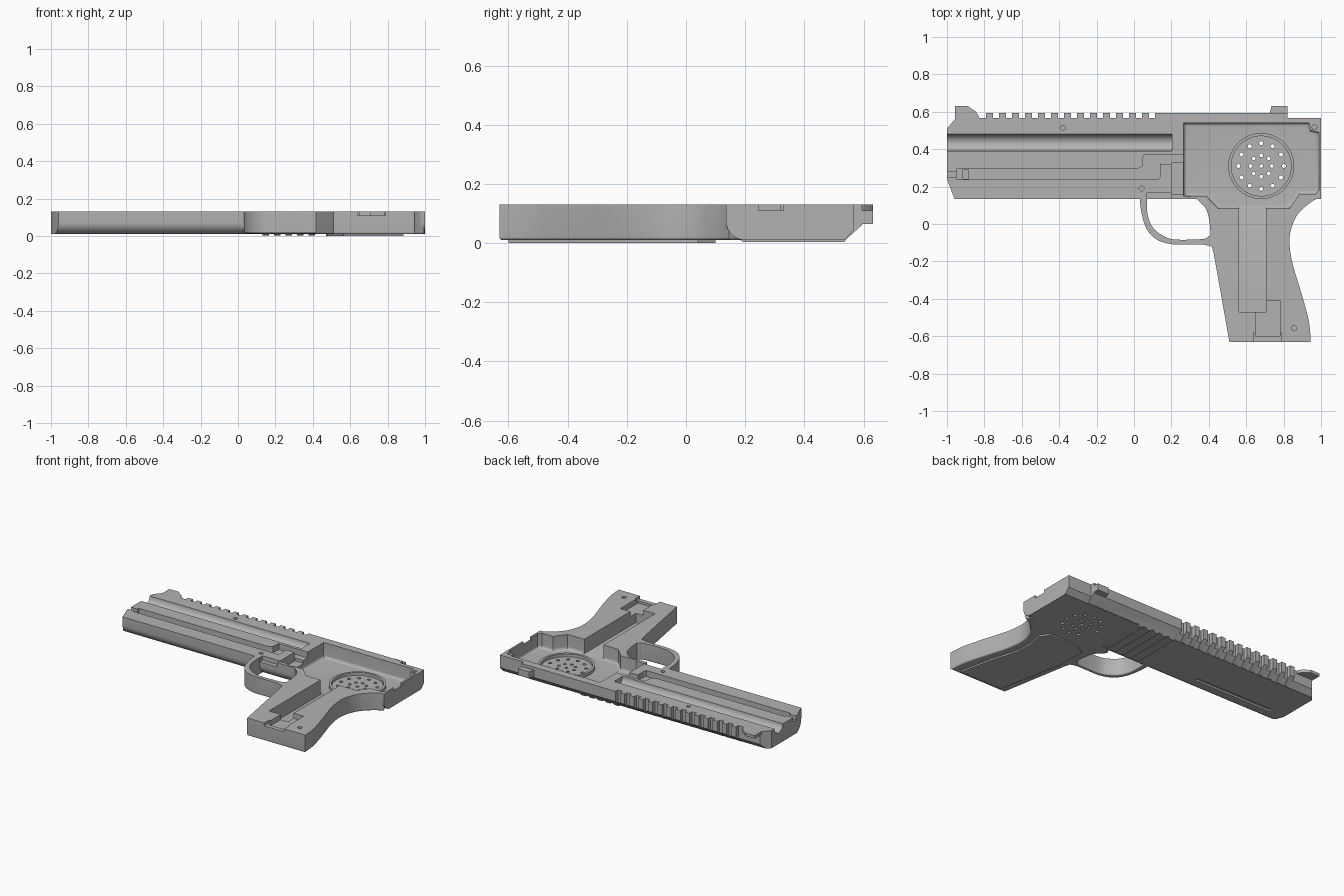
import bpy, bmesh, math
from mathutils import Vector

if "Cube" in bpy.data.objects:
    bpy.data.objects.remove(bpy.data.objects["Cube"], do_unlink=True)

grey = bpy.data.materials.new("plain grey")
grey.use_nodes = True
grey.diffuse_color = (0.45, 0.45, 0.45, 1)
grey.node_tree.nodes["Principled BSDF"].inputs["Base Color"].default_value = (0.45, 0.45, 0.45, 1)

TOP, BASE, FLOOR = 0.13, 0.01, 0.03


def prism(name, pts, h0, h1, bevel=0, axis="z"):
    """Extrude a 2D outline along z (or x), optionally rounding the edges at h0."""
    bm = bmesh.new()
    place = (lambda a, b, h: (h, a, b)) if axis == "x" else (lambda a, b, h: (a, b, h))
    low = [bm.verts.new(place(a, b, h0)) for a, b in pts]
    high = [bm.verts.new(place(a, b, h1)) for a, b in pts]
    n = len(pts)
    rim = list(bm.faces.new(low).edges)
    bm.faces.new(high)
    for i in range(n):
        j = (i + 1) % n
        bm.faces.new((low[i], low[j], high[j], high[i]))
    bmesh.ops.recalc_face_normals(bm, faces=bm.faces)
    if bevel:
        bmesh.ops.bevel(bm, geom=rim, offset=bevel, segments=6, profile=0.5,
                        affect="EDGES", clamp_overlap=True)
    me = bpy.data.meshes.new(name)
    bm.to_mesh(me)
    bm.free()
    me.materials.append(grey)
    ob = bpy.data.objects.new(name, me)
    bpy.context.collection.objects.link(ob)
    return ob


def rect(a0, a1, b0, b1):
    return [(a0, b0), (a1, b0), (a1, b1), (a0, b1)]


def circle(x, y, r, n=24):
    return [(x + r * math.cos(math.tau * i / n), y + r * math.sin(math.tau * i / n)) for i in range(n)]


def curve(pts, steps=5):
    """Smooth curve through the given points."""
    p = [Vector(q) for q in [pts[0], *pts, pts[-1]]]
    out = []
    for a, b, c, d in zip(p, p[1:], p[2:], p[3:]):
        for s in range(steps):
            t = s / steps
            v = 0.5 * (2 * b + (c - a) * t + (2 * a - 5 * b + 4 * c - d) * t * t
                       + (3 * b - a - 3 * c + d) * t ** 3)
            out.append(tuple(v))
    return out + [pts[-1]]


def combine(ob, other, op):
    mod = ob.modifiers.new(op, "BOOLEAN")
    mod.operation, mod.object, mod.solver = op, other, "EXACT"
    bpy.context.view_layer.objects.active = ob
    bpy.ops.object.modifier_apply(modifier=mod.name)
    bpy.data.objects.remove(other, do_unlink=True)


def add(ob, *args, **kw):
    combine(ob, prism("addition", *args, **kw), "UNION")


def cut(ob, *args, **kw):
    combine(ob, prism("cutter", *args, **kw), "DIFFERENCE")


# Long body with a rounded lower edge and a sloped upper edge
round_edge = [(0.2 - 0.065 * math.cos(t), 0.075 - 0.065 * math.sin(t))
              for t in (math.pi / 2 * i / 7 for i in range(8))]
shell = prism("half_shell",
              [(0.135, TOP)] + round_edge + [(0.535, BASE), (0.568, 0.045), (0.568, TOP)],
              -1, 1, axis="x")
cut(shell, [(-1.1, 0.1), (-0.947, 0.1), (-1, 0.24), (-1.1, 0.24)], -0.1, 0.2)
cut(shell, [(-1.1, 0.51), (-1, 0.51), (-0.95, 0.57), (-0.95, 0.6), (-1.1, 0.6)], -0.1, 0.2)

# Grip
back = curve([(0.995, 0.145), (0.93, 0.105), (0.865, 0.035), (0.832, -0.07), (0.845, -0.2),
              (0.895, -0.37), (0.935, -0.52), (0.945, -0.63)])
front = curve([(0.425, -0.15), (0.412, -0.1), (0.405, 0), (0.385, 0.08), (0.33, 0.138)])
add(shell, back + [(0.51, -0.63)] + front + [(0.4, 0.3), (0.92, 0.3)], BASE, TOP, bevel=0.05)

# Trigger guard
outer = curve([(0.03, 0.18), (0.035, 0.09), (0.06, -0.01), (0.11, -0.075), (0.2, -0.108),
               (0.37, -0.11), (0.46, -0.14)])
inner = curve([(0.46, -0.04), (0.4, -0.065), (0.37, -0.08), (0.22, -0.083), (0.15, -0.06),
               (0.095, -0.01), (0.07, 0.07), (0.07, 0.18)])
add(shell, outer + inner, BASE + 0.005, TOP, bevel=0.012)

# Top rail, teeth and sights
rail = [(0.53, 0.015), (0.54, 0.012), (0.594, 0.06), (0.594, TOP), (0.53, TOP)]
add(shell, rail, 0.13, 0.82, axis="x")
for i in range(14):
    x = -0.79 + 0.0695 * i
    add(shell, rail, x, x + 0.035, axis="x")
add(shell, [(-0.958, 0.5), (-0.83, 0.5), (-0.83, 0.575), (-0.845, 0.6), (-0.89, 0.632),
            (-0.958, 0.632)], 0.11, TOP)
add(shell, [(0.715, 0.55), (0.82, 0.55), (0.82, 0.632), (0.735, 0.632)], 0.065, 0.11)

# Outer grip panel and slide serrations
add(shell, [(0.565, -0.6), (0.885, -0.6), (0.84, -0.38), (0.785, -0.2), (0.775, -0.07),
            (0.8, 0.04), (0.76, 0.1), (0.55, 0.1), (0.47, 0.06), (0.475, -0.14)], 0, 0.02)
for i in range(5):
    x = 0.13 + 0.062 * i
    add(shell, [(0.165, 0.022), (0.195, 0.003), (0.535, 0.003), (0.547, 0.024), (0.165, 0.05)],
        x, x + 0.035, axis="x")

# Barrel channel and long groove
cut(shell, circle(0.435, TOP, 0.045, 40), -1.1, 0.203, axis="x")
cut(shell, [(-0.95, 0.237), (0.13, 0.237), (0.138, 0.25), (0.138, 0.32), (0.265, 0.32),
            (0.265, 0.368), (0.05, 0.368), (0.045, 0.31), (0.02, 0.295), (-0.95, 0.295)],
    0.09, 0.2)
cut(shell, rect(-1.1, -0.94, 0.25, 0.28), 0.1, 0.2)
cut(shell, rect(-0.915, -0.885, 0.24, 0.292), 0.06, 0.2)
cut(shell, rect(-0.89, -0.29, 0.235, 0.262), -0.1, 0.022)

# Trigger pocket
cut(shell, [(0.2, 0.16), (0.31, 0.16), (0.31, 0.325), (0.2, 0.325)], 0.07, 0.2)
cut(shell, rect(0.07, 0.2, 0.1, 0.165), 0.1, 0.2)

# Rear cavity, magazine channel and base pockets
cut(shell, [(0.265, 0.54), (0.265, 0.15), (0.385, 0.15), (0.45, 0.083), (0.83, 0.083),
            (0.885, 0.16), (0.97, 0.16), (0.988, 0.18), (0.988, 0.49), (0.945, 0.5),
            (0.935, 0.54)], FLOOR, 0.2, bevel=0.018)
cut(shell, rect(0.562, 0.705, -0.47, 0.12), FLOOR + 0.002, 0.2)
cut(shell, rect(0.65, 0.78, -0.6, -0.41), 0.095, 0.2)
cut(shell, rect(0.638, 0.788, -0.7, -0.58), 0.11, 0.2)
cut(shell, rect(0.95, 1.1, 0.245, 0.33), 0.11, 0.2)

# Screw holes
for x, y, r in ((-0.38, 0.515, 0.013), (0.04, 0.19, 0.013), (0.855, -0.557, 0.014),
                (0.965, 0.517, 0.013), (0.29, 0.17, 0.025)):
    cut(shell, circle(x, y, r), 0.05, 0.2)

# Speaker grille
cx, cy = 0.68, 0.31
for count, radius, hole in ((12, 0.122, 0.011), (8, 0.057, 0.01), (1, 0, 0.01)):
    for i in range(count):
        a = math.tau * i / count
        cut(shell, circle(cx + radius * math.cos(a), cy + radius * math.sin(a), hole, 12), -0.1, 0.1)
ring = prism("speaker_ring", circle(cx, cy, 0.176, 64), FLOOR - 0.002, 0.05)
cut(ring, circle(cx, cy, 0.16, 64), 0, 0.2)

# Smooth the rounded surfaces, keep edges sharp
for ob in (shell, ring):
    bpy.ops.object.select_all(action="DESELECT")
    ob.select_set(True)
    bpy.context.view_layer.objects.active = ob
    bpy.ops.object.shade_smooth_by_angle(angle=math.radians(30))
